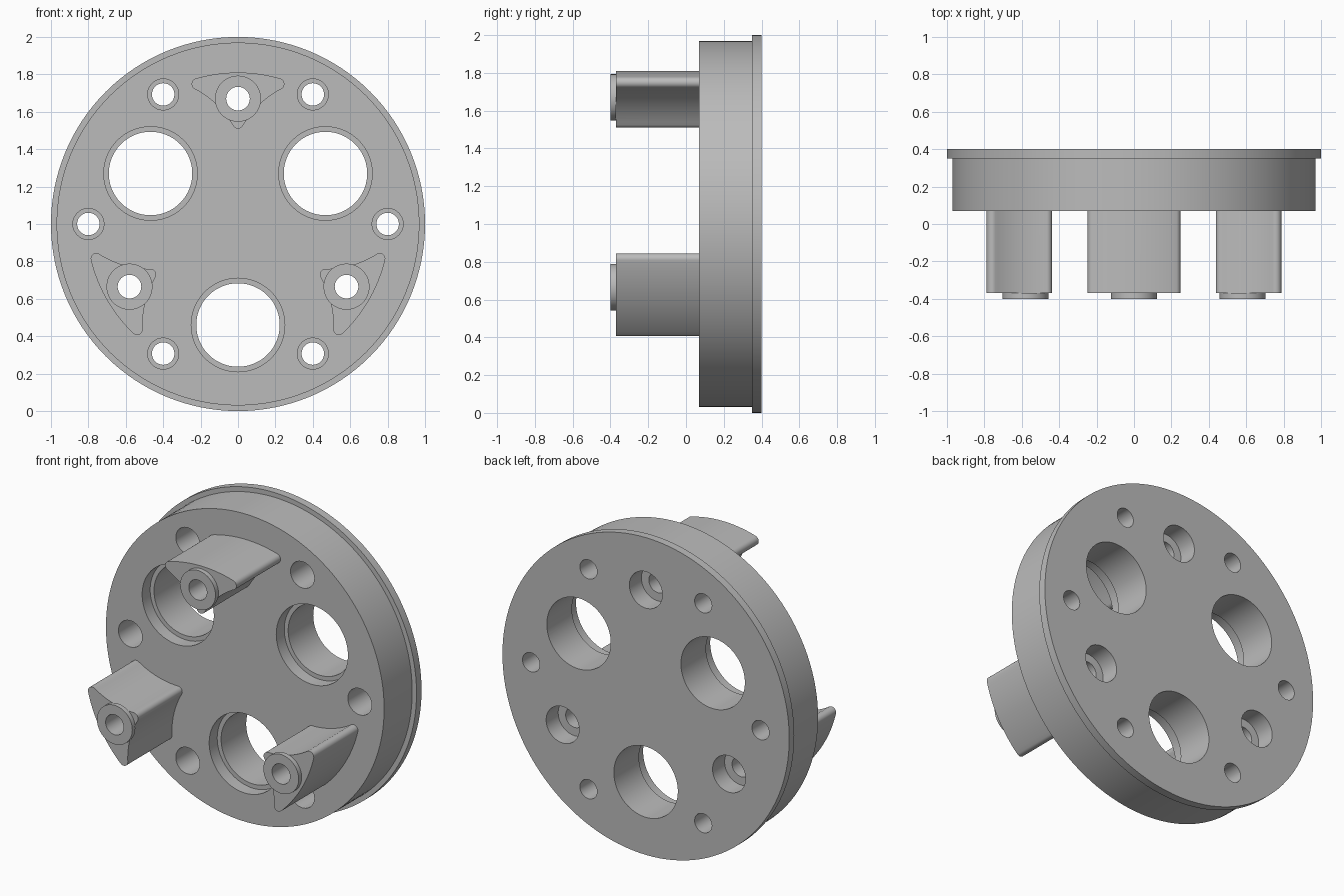
import bpy, bmesh, math
from mathutils import Vector

cube = bpy.data.objects.get("Cube")
if cube:
    bpy.data.objects.remove(cube)

grey = bpy.data.materials.new("plain_grey")
grey.use_nodes = True
grey.diffuse_color = (0.5, 0.5, 0.5, 1)
grey.node_tree.nodes["Principled BSDF"].inputs["Base Color"].default_value = (0.5, 0.5, 0.5, 1)

FRONT, BACK = 0.07, 0.40      # plate faces
POST_END, BOSS_END = -0.37, -0.40
HUB = Vector((0, 1))          # plate centre in x, z


def polar(radius, degrees):
    a = math.radians(degrees)
    return Vector((radius * math.cos(a), radius * math.sin(a)))


def loft(bm, rings):
    """Skin a stack of (outline, y) rings into a closed solid."""
    loops = [[bm.verts.new((p.x, y, p.y)) for p in outline] for outline, y in rings]
    for a, b in zip(loops, loops[1:]):
        for i in range(len(a)):
            j = (i + 1) % len(a)
            bm.faces.new((a[i], a[j], b[j], b[i]))
    bm.faces.new(loops[0])
    bm.faces.new(loops[-1])


def turned(bm, centre, profile, sides=64):
    """Solid of revolution along y from (radius, y) steps."""
    loft(bm, [([centre + polar(r, 360 * i / sides) for i in range(sides)], y)
              for r, y in profile])


def finish(name, bm):
    bmesh.ops.recalc_face_normals(bm, faces=bm.faces)
    mesh = bpy.data.meshes.new(name)
    bm.to_mesh(mesh)
    bm.free()
    mesh.materials.append(grey)
    obj = bpy.data.objects.new(name, mesh)
    bpy.context.collection.objects.link(obj)
    return obj


def combine(target, tool, operation):
    mod = target.modifiers.new(operation.lower(), "BOOLEAN")
    mod.operation, mod.solver, mod.object = operation, "EXACT", tool
    bpy.context.view_layer.objects.active = target
    bpy.ops.object.modifier_apply(modifier=mod.name)
    bpy.data.objects.remove(tool)


def arc(centre, radius, start, end, steps):
    """Arc between two directions, taking the shorter way round."""
    a0 = math.atan2(start.y, start.x)
    sweep = math.atan2(end.y, end.x) - a0
    sweep = (sweep + math.pi) % (2 * math.pi) - math.pi
    return [centre + polar(radius, math.degrees(a0 + sweep * i / steps))
            for i in range(steps + 1)]


def post_outline():
    """Half outline from arcs about the hub and a large bore, then mirrored."""
    outer, scoop, fillet = 0.81, 0.51, 0.03
    bore = polar(0.54, 30)
    d, ra, rb = bore.length, outer - fillet, scoop + fillet
    along = (ra * ra - rb * rb + d * d) / (2 * d)
    across = math.sqrt(ra * ra - along * along)
    corner = polar(along, 30) + polar(across, 120)
    tip = Vector((0, bore.y + math.sqrt(rb * rb - bore.x ** 2)))
    half = arc(Vector((0, 0)), outer, Vector((0, 1)), corner, 10)
    half += arc(corner, fillet, corner, bore - corner, 10)[1:]
    half += arc(bore, scoop, corner - bore, tip - bore, 16)[1:]
    half += arc(tip, fillet, bore - tip, Vector((0, -1)), 6)[1:]
    return half + [Vector((-p.x, p.y)) for p in half[-2:0:-1]]


# Round plate with a thin rear flange
bm = bmesh.new()
turned(bm, HUB, [(0.97, FRONT), (0.97, 0.35), (1, 0.35), (1, BACK)], 128)
carrier = finish("carrier_plate", bm)

# Three scooped posts, each with a round boss on its end
posts, bosses = bmesh.new(), bmesh.new()
for turn in (0, 120, 240):
    c, s = polar(1, turn)
    outline = [HUB + Vector((p.x * c - p.y * s, p.x * s + p.y * c)) for p in post_outline()]
    loft(posts, [(outline, POST_END), (outline, FRONT + 0.03)])
    turned(bosses, HUB + polar(0.67, 90 + turn), [(0.123, BOSS_END), (0.123, POST_END)])
combine(carrier, finish("posts", posts), "UNION")
combine(carrier, finish("bosses", bosses), "UNION")

# Stepped bores, post screw holes and rim bolt holes
bm = bmesh.new()
over = 0.05
for turn in (0, 120, 240):
    turned(bm, HUB + polar(0.54, 30 + turn),
           [(0.25, FRONT - over), (0.25, 0.15), (0.223, 0.15), (0.223, BACK + over)], 96)
    turned(bm, HUB + polar(0.67, 90 + turn),
           [(0.063, BOSS_END - over), (0.063, 0.28), (0.115, 0.28), (0.115, BACK + over)])
for turn in range(0, 360, 60):
    turned(bm, HUB + polar(0.80, turn),
           [(0.083, FRONT - over), (0.083, 0.26), (0.06, 0.26), (0.06, BACK + over)], 48)
cutters = finish("hole_cutters", bm)
cutters.hide_render = True
combine(carrier, cutters, "DIFFERENCE")

# Smooth walls with crisp rims
bpy.ops.object.select_all(action="DESELECT")
carrier.select_set(True)
bpy.context.view_layer.objects.active = carrier
bpy.ops.object.shade_smooth_by_angle(angle=math.radians(30))
